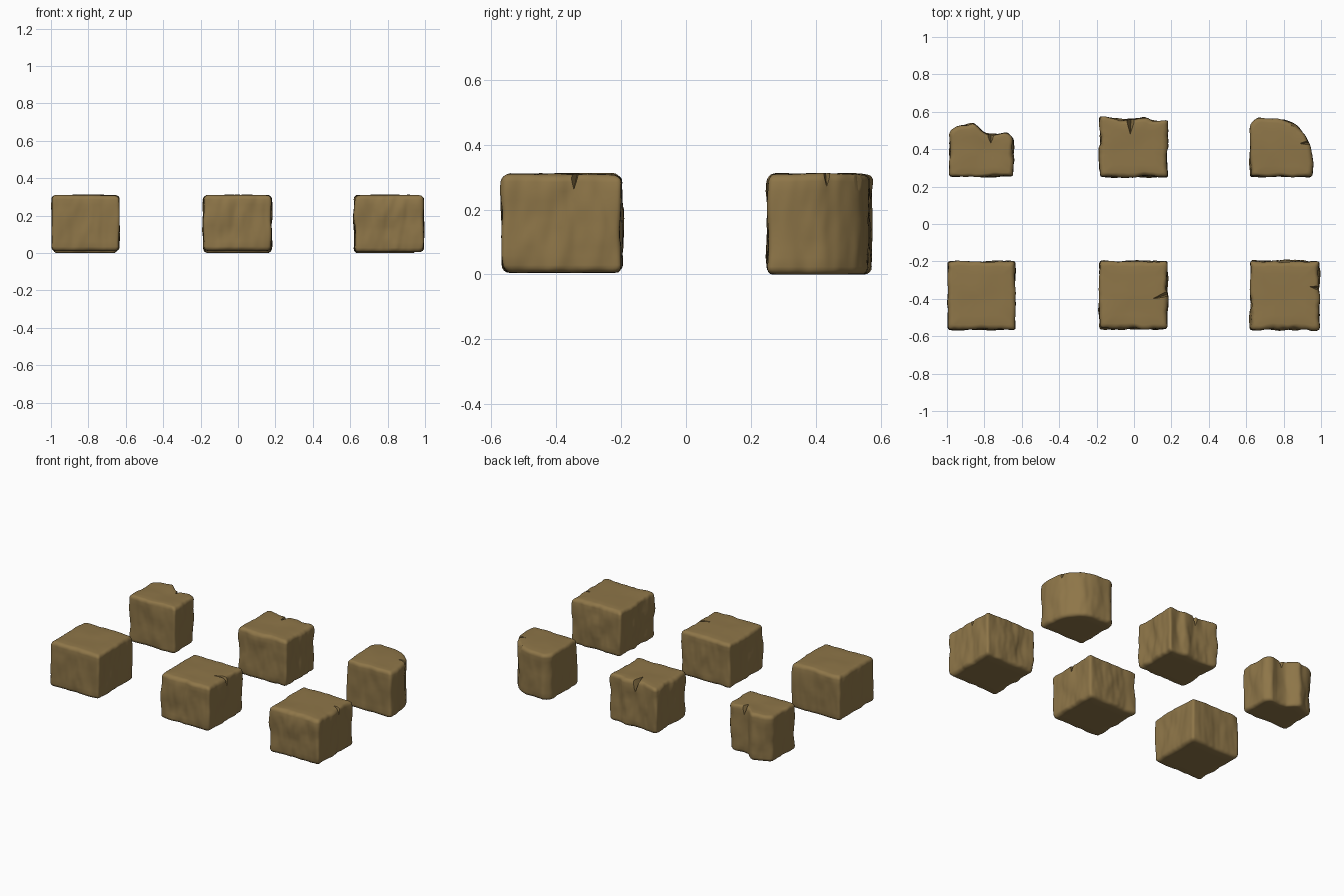
import bpy, bmesh, math
from mathutils import Vector, noise

cube = bpy.data.objects.get("Cube")
if cube:
    bpy.data.objects.remove(cube, do_unlink=True)

# Single sandy brown stone colour
stone = bpy.data.materials.new("sandy_brown_stone")
stone.use_nodes = True
colour = (0.27, 0.18, 0.065, 1)
stone.diffuse_color = colour
bsdf = stone.node_tree.nodes["Principled BSDF"]
bsdf.inputs["Base Color"].default_value = colour
bsdf.inputs["Roughness"].default_value = 0.9

TOP = 0.31
EDGE = 0.024


def soft_outline(corners, step=0.035):
    """Resample a closed outline evenly, then cut its corners round."""
    pts = []
    for i, p in enumerate(corners):
        a, b = Vector(p), Vector(corners[(i + 1) % len(corners)])
        n = max(1, round((b - a).length / step))
        pts += [a.lerp(b, k / n) for k in range(n)]
    for _ in range(2):
        cut = []
        for i, a in enumerate(pts):
            b = pts[(i + 1) % len(pts)]
            cut += [a.lerp(b, 0.25), a.lerp(b, 0.75)]
        pts = cut
    return pts


def ring_profile(z0):
    """Inset and height of each ring, from the bottom centre to the top centre."""
    arc = [(EDGE * (1 - math.sin(t)), EDGE * (1 - math.cos(t)))
           for t in (math.pi / 2 * k / 4 for k in range(5))]
    flat = [0.15, 0.11, 0.07]
    low = [(d, z0) for d in flat] + [(d, z0 + h) for d, h in arc]
    high = [(d, TOP - h) for d, h in reversed(arc)] + [(d, TOP) for d in reversed(flat)]
    a, b = z0 + EDGE, TOP - EDGE
    sides = [(0, a + (b - a) * k / 9) for k in range(1, 9)]
    return low + sides + high


def block(name, corners, z0, rough):
    outline = soft_outline(corners)
    mid = sum(outline, Vector((0, 0))) / len(outline)
    bm = bmesh.new()
    rings = []
    for inset, z in ring_profile(z0):
        ring = []
        for p in outline:
            r = p - mid
            q = mid + r * (1 - inset / 0.175)
            # uneven weathering, stretched a little along the height
            s = Vector((q.x * 13, q.y * 13, z * 8))
            wobble = rough * noise.noise(s) + rough * 0.4 * noise.noise(s * 2.3)
            q += r.normalized() * wobble * (1 - inset / 0.175)
            dz = 0.004 * noise.noise(s * 0.6) if z > TOP / 2 else 0
            ring.append(bm.verts.new((q.x, q.y, z + dz)))
        rings.append(ring)
    n = len(outline)
    for lo, hi in zip(rings, rings[1:]):
        for i in range(n):
            j = (i + 1) % n
            bm.faces.new((lo[i], lo[j], hi[j], hi[i]))
    for ring in (rings[0], rings[-1]):
        z = sum(v.co.z for v in ring) / n
        centre = bm.verts.new((mid.x, mid.y, z))
        for i in range(n):
            bm.faces.new((ring[i], ring[(i + 1) % n], centre))
    bmesh.ops.recalc_face_normals(bm, faces=bm.faces)
    return finish(name, bm)


def finish(name, bm):
    me = bpy.data.meshes.new(name)
    bm.to_mesh(me)
    bm.free()
    me.materials.append(stone)
    ob = bpy.data.objects.new(name, me)
    bpy.context.collection.objects.link(ob)
    return ob


def chip(ob, inner, a, b, low):
    """Cut a wedge out of the top edge: inner point, two mouth points, low point."""
    bm = bmesh.new()
    for p in (inner, a, b):
        for z in (TOP, TOP + 0.05):
            bm.verts.new((*p, z))
    bm.verts.new(low)
    bmesh.ops.convex_hull(bm, input=bm.verts)
    bmesh.ops.recalc_face_normals(bm, faces=bm.faces)
    cutter = finish("chip_cutter", bm)
    cutter.hide_render = True
    mod = ob.modifiers.new("chip", 'BOOLEAN')
    mod.operation = 'DIFFERENCE'
    mod.solver = 'EXACT'
    mod.object = cutter
    select(ob)
    bpy.ops.object.modifier_apply(modifier=mod.name)
    bpy.data.objects.remove(cutter, do_unlink=True)


def select(ob):
    bpy.ops.object.select_all(action='DESELECT')
    ob.select_set(True)
    bpy.context.view_layer.objects.active = ob


def box(x0, x1, y0, y1):
    return [(x0, y0), (x1, y0), (x1, y1), (x0, y1)]


# Front row: nearly square blocks
whole = block("front_right_block", box(-0.995, -0.635, -0.565, -0.2), 0.01, 0.008)
nicked = block("front_middle_block", box(-0.185, 0.178, -0.56, -0.2), 0.012, 0.011)
rugged = block("front_left_block", box(0.625, 0.99, -0.563, -0.2), 0.005, 0.014)

# Back row: blocks with broken rear sides
broken = block("back_right_block", [
    (-0.985, 0.255), (-0.645, 0.255), (-0.645, 0.46), (-0.68, 0.49), (-0.74, 0.475),
    (-0.79, 0.485), (-0.86, 0.54), (-0.95, 0.515), (-0.985, 0.49)], 0.0, 0.01)
ragged = block("back_middle_block", [
    (-0.182, 0.253), (0.177, 0.253), (0.177, 0.555), (0.12, 0.55), (0.06, 0.565),
    (0.0, 0.56), (-0.07, 0.558), (-0.13, 0.572), (-0.182, 0.578)], 0.0, 0.013)
rounded = block("back_left_block", [
    (0.622, 0.253), (0.95, 0.253), (0.957, 0.32), (0.94, 0.42), (0.91, 0.48),
    (0.86, 0.535), (0.80, 0.56), (0.66, 0.565), (0.622, 0.53)], 0.0, 0.008)

# Chips along the top edges
chip(nicked, (0.10, -0.40), (0.20, -0.385), (0.20, -0.345), (0.20, -0.37, 0.24))
chip(rugged, (0.94, -0.335), (1.01, -0.367), (1.01, -0.328), (1.01, -0.35, 0.24))
chip(ragged, (-0.02, 0.48), (-0.05, 0.59), (0.015, 0.59), (-0.015, 0.59, 0.21))
chip(broken, (-0.765, 0.43), (-0.80, 0.51), (-0.735, 0.51), (-0.765, 0.51, 0.22))
chip(rounded, (0.885, 0.43), (0.95, 0.455), (0.965, 0.42), (0.96, 0.435, 0.25))
chip(rounded, (0.84, 0.525), (0.80, 0.575), (0.93, 0.49), (0.885, 0.535, 0.22))

for ob in (whole, nicked, rugged, broken, ragged, rounded):
    select(ob)
    bpy.ops.object.shade_smooth_by_angle(angle=math.radians(40))
